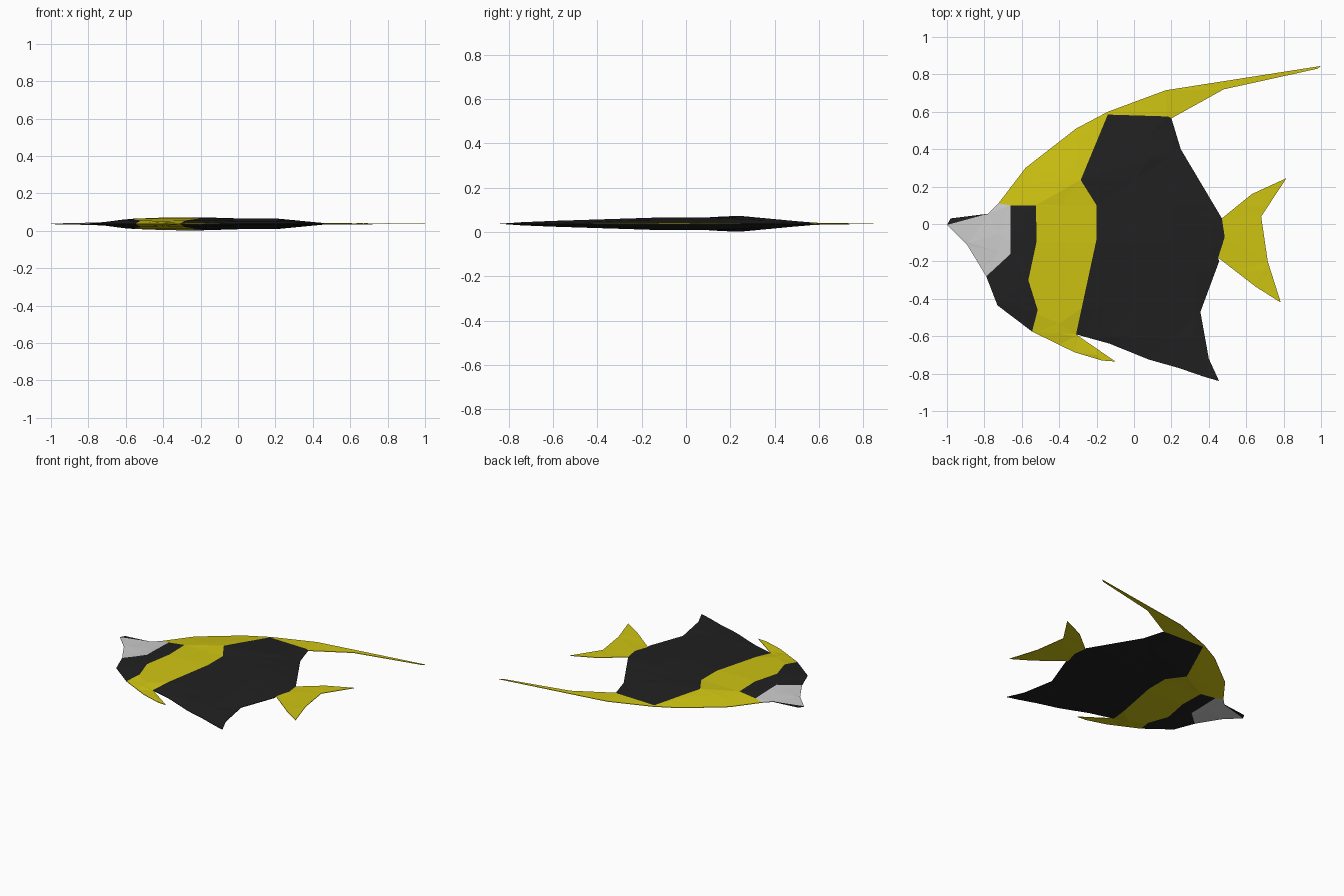
import bpy, bmesh
from mathutils import Vector
from mathutils.geometry import intersect_point_line

if "Cube" in bpy.data.objects:
    bpy.data.objects.remove(bpy.data.objects["Cube"])

MID = 0.037      # mid plane of the flat body
RIM = 0.002      # half thickness at the outer edge


def material(name, rgb):
    m = bpy.data.materials.new(name)
    m.diffuse_color = (*rgb, 1)
    m.use_nodes = True
    m.node_tree.nodes["Principled BSDF"].inputs["Base Color"].default_value = m.diffuse_color
    return m


YELLOW = material("yellow", (0.62, 0.55, 0.006))
BLACK = material("black", (0.015, 0.015, 0.015))
GREY = material("light grey", (0.6, 0.6, 0.6))

# Shared border lines between the colour bands
mouth, brow, crown, chin = (-1, -0.005), (-0.78, 0.055), (-0.725, 0.11), (-0.79, -0.28)
cheek = [(-0.66, 0.1), (-0.66, -0.16)]
stripe_1 = [(-0.525, 0.1), (-0.52, -0.09), (-0.565, -0.3), (-0.515, -0.46), (-0.545, -0.575)]
stripe_2 = [(-0.14, 0.585), (-0.285, 0.235), (-0.2, 0.1), (-0.2, -0.08), (-0.31, -0.59)]
fin_root = [(0.2, 0.565), (0.18, 0.575)]
tail_root = [(0.47, 0.03), (0.485, -0.07), (0.45, -0.18)]
back_top = (-0.14, 0.6)

PARTS = [
    ("upper_lip", BLACK, [mouth, (-0.98, 0.03), brow]),
    ("face", GREY, [mouth, brow, crown] + cheek + [chin, (-0.89, -0.115)]),
    ("eye_band", BLACK, cheek[:1] + stripe_1 + [(-0.73, -0.435), chin] + cheek[1:]),
    ("yellow_band", YELLOW,
     [crown, (-0.58, 0.3), (-0.31, 0.51), back_top] + stripe_2
     + [(-0.1, -0.735), (-0.17, -0.73), (-0.32, -0.685)] + stripe_1[::-1] + cheek[:1]),
    ("rear_body", BLACK,
     stripe_2[:1] + fin_root[::-1] + [(0.25, 0.4)] + tail_root
     + [(0.455, -0.2), (0.355, -0.47), (0.4, -0.72), (0.455, -0.84), (0.37, -0.815),
        (0.24, -0.77), (0.08, -0.725), (-0.13, -0.64)] + stripe_2[:0:-1]),
    ("dorsal_streamer", YELLOW,
     [back_top, (0.17, 0.715), (1, 0.845), (0.98, 0.83), (0.48, 0.72)] + fin_root + stripe_2[:1]),
    ("tail_fin", YELLOW,
     [tail_root[0], (0.63, 0.16), (0.815, 0.245), (0.68, 0.04), (0.715, -0.2),
      (0.785, -0.42), (0.65, -0.335)] + tail_root[::-1][:2]),
]

# The silhouette is every polygon edge used by one part only
edges = {}
for _, _, pts in PARTS:
    for a, b in zip(pts, pts[1:] + pts[:1]):
        edges[frozenset((a, b))] = edges.get(frozenset((a, b)), 0) + 1
OUTLINE = [tuple(Vector((*p, 0)) for p in e) for e, n in edges.items() if n == 1]

# Half thickness along the length and along the height
ALONG_X = [(-1, .002), (-.74, .006), (-.52, .035), (-.2, .035), (0, .029), (.2, .029), (.46, .004), (1, .002)]
ALONG_Y = [(-.84, .003), (-.6, .013), (-.1, .029), (.1, .029), (.23, .037), (.57, .005), (.85, .002)]


def lerp(table, v):
    for (a, p), (b, q) in zip(table, table[1:]):
        if v <= b:
            return p + (q - p) * max(0, v - a) / (b - a)
    return table[-1][1]


def edge_distance(p):
    best = 9
    for a, b in OUTLINE:
        q, t = intersect_point_line(p, a, b)
        best = min(best, (p - a.lerp(b, min(1, max(0, t)))).length)
    return best


def half_thickness(p):
    return max(RIM, min(lerp(ALONG_X, p.x), lerp(ALONG_Y, p.y), RIM + 0.16 * edge_distance(p)))


def build(name, mat, pts):
    # Flat panel, cut along the main facet lines
    bm = bmesh.new()
    bm.faces.new([bm.verts.new((x, y, 0)) for x, y in pts])
    bmesh.ops.triangulate(bm, faces=bm.faces[:])
    cuts = [((x, 0, 0), (1, 0, 0)) for x in (-.72, -.62, -.52, -.4, -.2, 0, .2, .33)]
    cuts += [((0, y, 0), (0, 1, 0)) for y in (-.6, -.45, -.25, -.1, .1, .23, .35, .48)]
    for co, no in cuts:
        bmesh.ops.bisect_plane(bm, geom=bm.verts[:] + bm.edges[:] + bm.faces[:],
                               dist=1e-5, plane_co=co, plane_no=no)
    bmesh.ops.triangulate(bm, faces=bm.faces[:])
    # Raise one side, mirror the other, wall the outer rim
    flat_faces, flat_edges = bm.faces[:], bm.edges[:]
    rim = [e for e in flat_edges if e.is_boundary
           and edge_distance((e.verts[0].co + e.verts[1].co) / 2) < 1e-4]
    top = list(bm.verts)
    low = {}
    for v in top:
        h = half_thickness(v.co)
        low[v] = bm.verts.new((v.co.x, v.co.y, MID - h))
        v.co.z = MID + h
    for f in flat_faces:
        f.normal_update()
        if f.normal.z < 0:
            f.normal_flip()
        bm.faces.new([low[v] for v in reversed(f.verts[:])])
    for e in rim:
        loop = e.link_loops[0]
        a, b = loop.vert, loop.link_loop_next.vert
        bm.faces.new((b, a, low[a], low[b]))
    me = bpy.data.meshes.new(name)
    bm.to_mesh(me)
    bm.free()
    me.materials.append(mat)
    ob = bpy.data.objects.new(name, me)
    bpy.context.collection.objects.link(ob)


for part in PARTS:
    build(*part)
